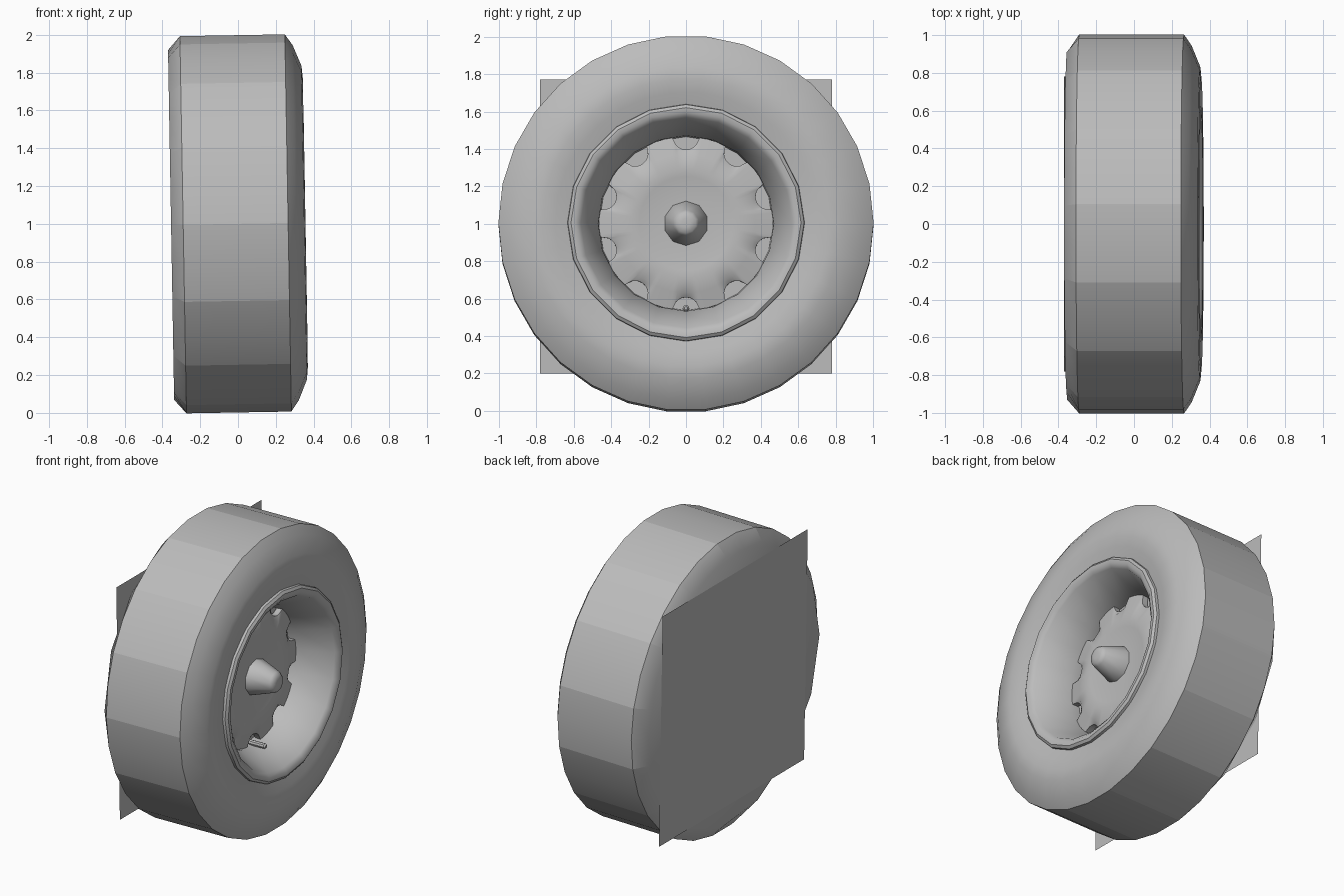
import bpy, bmesh
from math import sin, cos, pi, sqrt, radians
from mathutils import Matrix, Vector

old = bpy.data.objects.get("Cube")
if old:
    bpy.data.objects.remove(old)

grey = bpy.data.materials.new("plain_grey")
grey.use_nodes = True
COLOUR = (0.5, 0.5, 0.5, 1)
grey.diffuse_color = COLOUR
grey.node_tree.nodes["Principled BSDF"].inputs["Base Color"].default_value = COLOUR

# The whole wheel leans slightly toward -x
LEAN = Matrix.Translation((0, 0, 1)) @ Matrix.Rotation(radians(-1), 4, 'Y')


def finish(name, bm, crease=30, recalc=True):
    if recalc:
        bmesh.ops.recalc_face_normals(bm, faces=bm.faces)
    for f in bm.faces:
        f.smooth = True
    for e in bm.edges:
        if len(e.link_faces) == 2 and e.calc_face_angle() > radians(crease):
            e.smooth = False
    bm.transform(LEAN)
    mesh = bpy.data.meshes.new(name)
    bm.to_mesh(mesh)
    bm.free()
    mesh.materials.append(grey)
    obj = bpy.data.objects.new(name, mesh)
    bpy.context.collection.objects.link(obj)
    return obj


def lathe(bm, profile, segs, start=0.0, centre_z=0.0, radius=None, cap_first=False, cap_last=False):
    """Spin (x, r) points round the x axis; radius(ring, index, r) may reshape a ring."""
    rings = []
    for k, (x, r) in enumerate(profile):
        ring = []
        for i in range(segs):
            a = start + 2 * pi * i / segs
            q = radius(k, i, r) if radius else r
            ring.append(bm.verts.new((x, -q * sin(a), centre_z + q * cos(a))))
        rings.append(ring)
    for lower, upper in zip(rings, rings[1:]):
        for i in range(segs):
            j = (i + 1) % segs
            bm.faces.new((lower[i], lower[j], upper[j], upper[i]))
    if cap_first:
        bm.faces.new(rings[0])
    if cap_last:
        bm.faces.new(rings[-1])
    return rings


# Tyre: coarse back edge, rounder tread and front shoulder
def back_edge(k, i, r):
    return r * cos(pi / 15) if k == 0 and i % 2 else r


bm = bmesh.new()
tyre_profile = [(-0.354, 0.93), (-0.29, 1.003), (0.265, 1.003), (0.305, 0.945),
                (0.35, 0.835), (0.356, 0.77), (0.345, 0.70), (0.325, 0.62)]
rings = lathe(bm, tyre_profile, 30, radians(-6), radius=back_edge, cap_first=True)
for k in range(2):
    for i in range(0, 30, 2):
        bm.edges.get((rings[k][i], rings[k + 1][i])).smooth = False
finish("tyre", bm, 38)

# Rim: rounded lip and tapering barrel
bm = bmesh.new()
lathe(bm, [(0.32, 0.635), (0.345, 0.632), (0.357, 0.615), (0.355, 0.59), (0.335, 0.563),
           (0.13, 0.47), (0.06, 0.465)], 20, cap_last=True)
finish("rim", bm, 40)


# Wheel disc: shallow dome whose edge carries ten round notches
def notched(k, i, r):
    if k > 1:
        return r
    d = ((i + 10) % 20 - 10) * 2 * pi / 200
    gap = 0.07 ** 2 - (r * sin(d)) ** 2
    return r * cos(d) - sqrt(gap) if gap > 0 else r


bm = bmesh.new()
lathe(bm, [(0.07, 0.465), (0.11, 0.465), (0.13, 0.37), (0.148, 0.285), (0.14, 0.25), (0.135, 0.10)],
      200, radius=notched, cap_last=True)
finish("wheel_disc", bm, 35)

# Hub cone
bm = bmesh.new()
lathe(bm, [(0.13, 0.12), (0.155, 0.115), (0.285, 0.07), (0.302, 0.055), (0.307, 0.025)],
      10, cap_last=True)
finish("hub_cone", bm, 45)

# Valve stem
bm = bmesh.new()
lathe(bm, [(0.08, 0.018), (0.195, 0.018), (0.205, 0.009)], 8, centre_z=-0.455, cap_last=True)
finish("valve_stem", bm)

# Square plate behind the wheel
bm = bmesh.new()
corners = [(-1, -1), (-1, 1), (1, 1), (1, -1)]
bm.faces.new([bm.verts.new((-0.357, 0.78 * y, 0.787 * z - 0.008)) for y, z in corners])
for f in bm.faces:
    f.normal_update()
    if f.normal.x > 0:
        f.normal_flip()
finish("back_plate", bm, recalc=False)
